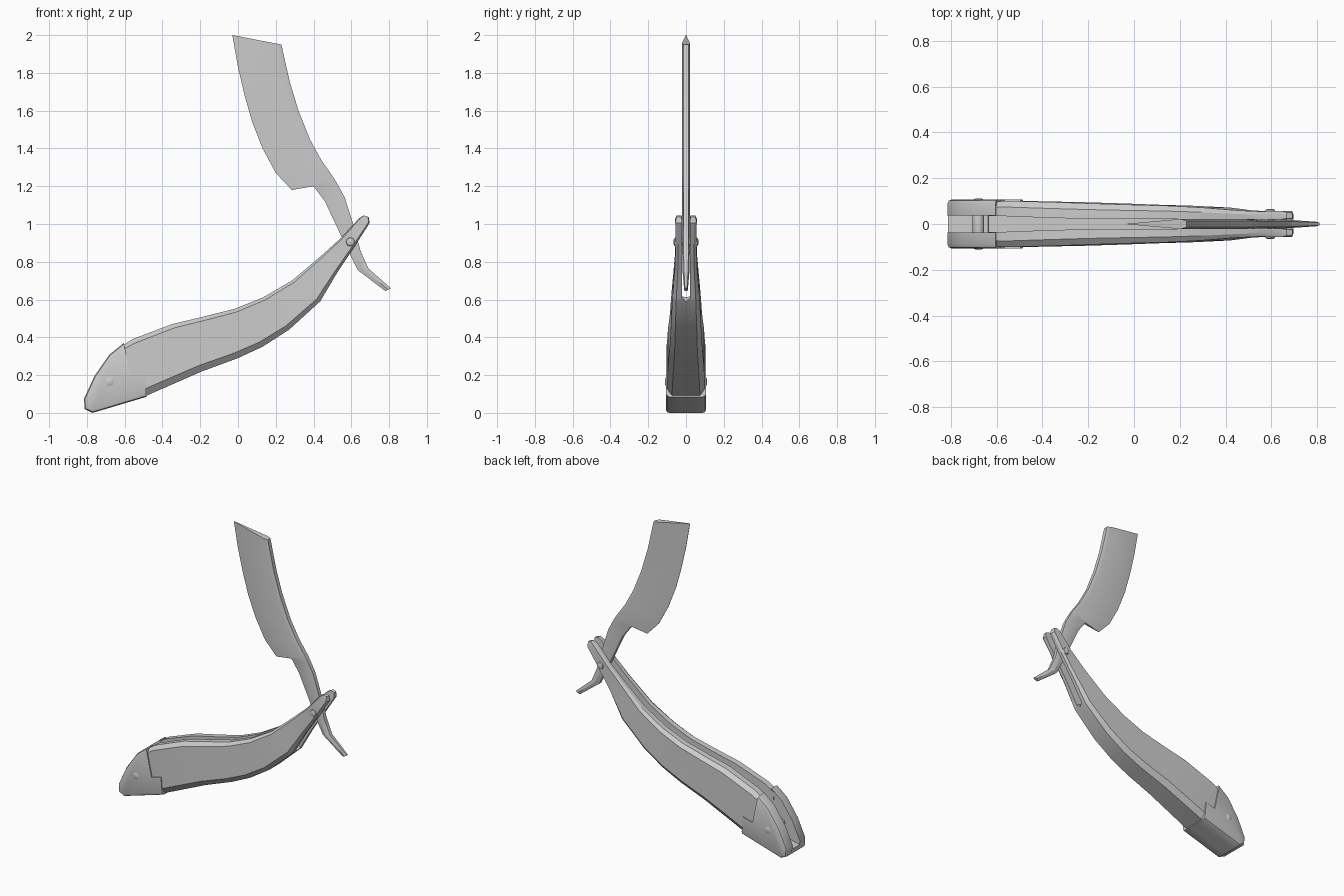
import bpy, bmesh
from mathutils import Vector

if "Cube" in bpy.data.objects:
    bpy.data.objects.remove(bpy.data.objects["Cube"])


def finish(name, bm, mirror=False, angle=0.5):
    bmesh.ops.recalc_face_normals(bm, faces=bm.faces[:])
    me = bpy.data.meshes.new(name)
    bm.to_mesh(me)
    bm.free()
    ob = bpy.data.objects.new(name, me)
    bpy.context.collection.objects.link(ob)
    if mirror:
        m = ob.modifiers.new("Mirror", 'MIRROR')
        m.use_axis = (False, True, False)
        m.use_clip = True
    bpy.ops.object.select_all(action='DESELECT')
    bpy.context.view_layer.objects.active = ob
    ob.select_set(True)
    bpy.ops.object.shade_smooth_by_angle(angle=angle)
    return ob


def section(a, b, pts):
    """Points (fraction from a to b in the xz plane, y)."""
    return [Vector((a[0] + (b[0] - a[0]) * f, y, a[1] + (b[1] - a[1]) * f)) for f, y in pts]


def loft(rings):
    bm = bmesh.new()
    rows = [[bm.verts.new(p) for p in r] for r in rings]
    n = len(rows[0])
    for r, s in zip(rows, rows[1:]):
        for i in range(n):
            q = [r[i], r[(i + 1) % n], s[(i + 1) % n], s[i]]
            if all(abs(v.co.y) < 1e-6 for v in q):
                continue  # leave the mirror plane open
            bm.faces.new(q)
    bm.faces.new(rows[0])
    bm.faces.new(rows[-1])
    bmesh.ops.remove_doubles(bm, verts=bm.verts[:], dist=1e-5)
    return bm


# Blade, shank and tail: cutting edge, spine, edge/ridge/spine half thickness
blade = [
    ((-.03, 2.0), (.23, 1.95), .001, .022, .014),
    ((0, 1.83), (.252, 1.85), .001, .022, .014),
    ((.035, 1.68), (.275, 1.75), .001, .022, .014),
    ((.075, 1.54), (.32, 1.6), .001, .022, .014),
    ((.13, 1.40), (.38, 1.45), .001, .022, .014),
    ((.20, 1.27), (.44, 1.34), .001, .022, .014),
    ((.285, 1.18), (.51, 1.24), .001, .022, .014),
    ((.40, 1.20), (.53, 1.205), .008, .022, .014),
    ((.46, 1.12), (.565, 1.14), .012, .021, .013),
    ((.54, .95), (.61, 1.0), .013, .02, .013),
    ((.595, .835), (.648, .86), .013, .02, .013),
    ((.635, .755), (.69, .765), .011, .019, .011),
    ((.78, .645), (.81, .66), .006, .01, .006),
]
rings = []
for a, b, e, m, s in blade:
    k = .9 if e < .005 else .5
    rings.append(section(a, b, [(0, e), (k, m), (1, s), (1, -s), (k, -m), (0, -e)]))
finish("blade", loft(rings))

# Handle: two scales joined along the lower edge, split near the pivot
handle = [  # top, bottom, half width, half gap, joined
    ((-.62, .35), (-.64, .055), .097, .036, True),
    ((-.56, .39), (-.48, .093), .101, .034, True),
    ((-.35, .47), (-.19, .22), .095, .026, True),
    ((-.18, .51), (0, .29), .089, .023, True),
    ((-.02, .55), (.13, .35), .084, .022, True),
    ((.13, .61), (.27, .44), .08, .022, True),
    ((.285, .70), (.435, .59), .072, .022, True),
    ((.295, .708), (.445, .607), .071, .022, False),
    ((.45, .84), (.53, .75), .059, .021, False),
    ((.55, .93), (.62, .885), .055, .02, False),
    ((.64, 1.03), (.697, 1.005), .057, .02, False),
    ((.667, 1.045), (.692, 1.037), .05, .024, False),
]
rings = []
for t, b, w, g, joined in handle:
    c = 0 if joined else g
    f = .2 if joined else .1
    mid = g + (w - g) * .6
    rings.append(section(b, t, [(0, c), (0, mid), (.12, w), (.92, w),
                                (1, mid), (1, g), (f, g), (f, c)]))
finish("handle", loft(rings), True)

# End cap: stepped side plates with softened outer edges
outline = [(-.485, .085), (-.495, .205), (-.565, .185), (-.605, .37), (-.68, .31),
           (-.76, .195), (-.815, .075), (-.812, .02), (-.77, 0)]
bm = bmesh.new()
inner = [bm.verts.new((x, .038, z)) for x, z in outline]
outer = [bm.verts.new((x, .107, z)) for x, z in outline]
n = len(outline)
bm.faces.new(inner)
bm.faces.new(outer)
for i in range(n):
    bm.faces.new([inner[i], inner[(i + 1) % n], outer[(i + 1) % n], outer[i]])
soft = [bm.edges.get((outer[i], outer[(i + 1) % n])) for i in range(3, n)]
bmesh.ops.bevel(bm, geom=soft, offset=.018, segments=2, profile=.5, affect='EDGES')
finish("end_cap_side", bm, True)

# End cap floor joining both plates
floor = [(-.485, .085), (-.77, 0), (-.812, .02), (-.814, .05), (-.77, .06), (-.49, .13)]
finish("end_cap_floor", loft([[Vector((x, y, z)) for x, z in floor] for y in (-.05, .05)]))


# Pins with domed heads
def pin(name, x, z, radius, half):
    prof = [(-half, .55), (-half + .004, .9), (-half + .009, 1),
            (half - .009, 1), (half - .004, .9), (half, .55)]
    bm = bmesh.new()
    rows = []
    for y, k in prof:
        c = bmesh.ops.create_circle(bm, segments=16, radius=radius * k)["verts"]
        for v in c:
            v.co = Vector((x + v.co.x, y, z + v.co.y))
        rows.append(c)
    for r, s in zip(rows, rows[1:]):
        for i in range(16):
            j = (i + 1) % 16
            bm.faces.new([r[i], r[j], s[j], s[i]])
    bm.faces.new(rows[0])
    bm.faces.new(rows[-1])
    finish(name, bm)


pin("pivot_pin", .595, .905, .023, .065)
pin("cap_pin", -.68, .165, .025, .111)
